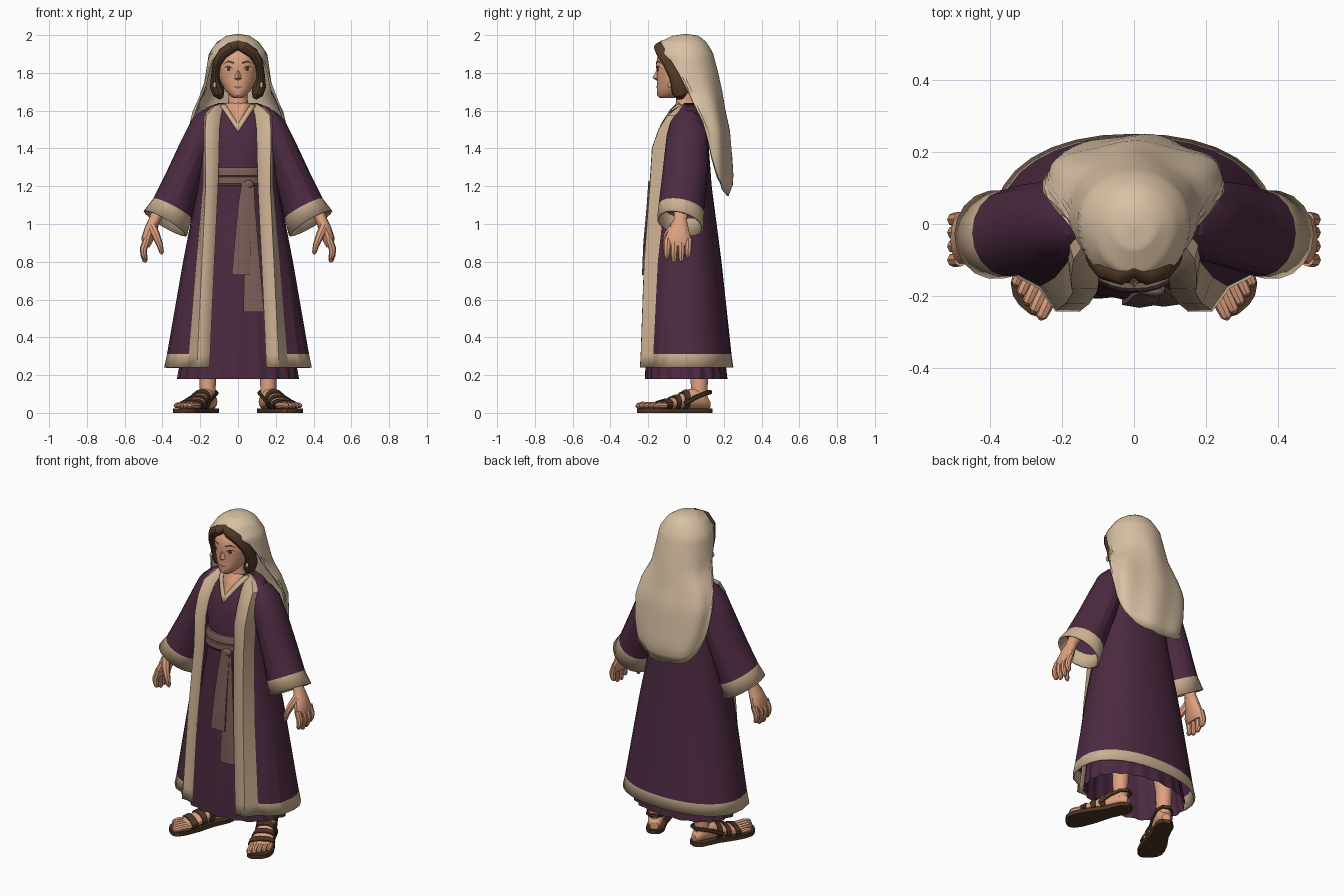
import bpy, bmesh, math
from mathutils import Vector, Matrix

if "Cube" in bpy.data.objects:
    bpy.data.objects.remove(bpy.data.objects["Cube"])

def material(name, rgb):
    m = bpy.data.materials.new(name)
    m.diffuse_color = (*rgb, 1)
    m.use_nodes = True
    m.node_tree.nodes["Principled BSDF"].inputs["Base Color"].default_value = m.diffuse_color
    return m

PURPLE = material("plum_cloth", (.072, .023, .052))
TRIM = material("tan_trim", (.6, .435, .285))
VEIL = material("cream_veil", (.7, .54, .375))
SKIN = material("skin", (.74, .355, .215))
HAIR = material("brown_hair", (.085, .042, .02))
LEATHER = material("dark_leather", (.07, .036, .017))
SASH = material("mauve_sash", (.192, .108, .094))
WHITE = material("eye_white", (.7, .62, .54))
LIP = material("lip", (.4, .14, .09))

def finish(name, verts, faces, mats, idx=None, mirror=False, thick=0, angle=32):
    me = bpy.data.meshes.new(name)
    me.from_pydata([tuple(v) for v in verts], [], faces)
    for m in mats:
        me.materials.append(m)
    if idx:
        me.polygons.foreach_set("material_index", idx)
    bm = bmesh.new()
    bm.from_mesh(me)
    if len(faces) > 1:
        bmesh.ops.recalc_face_normals(bm, faces=bm.faces)
    bm.to_mesh(me)
    bm.free()
    ob = bpy.data.objects.new(name, me)
    bpy.context.collection.objects.link(ob)
    bpy.ops.object.select_all(action='DESELECT')
    ob.select_set(True)
    bpy.context.view_layer.objects.active = ob
    bpy.ops.object.shade_smooth_by_angle(angle=math.radians(angle))
    if thick:
        s = ob.modifiers.new("thickness", 'SOLIDIFY')
        s.thickness, s.offset = thick, 0
    if mirror:
        ob.modifiers.new("mirror", 'MIRROR')
    return ob

def loft(name, rings, mats, rule=None, closed=True, caps=(True, True), **kw):
    """Skin a list of equal rings; rule(row, column) picks the material."""
    n = len(rings[0])
    verts = [v for r in rings for v in r]
    faces, idx = [], []
    for i in range(len(rings) - 1):
        for j in range(n if closed else n - 1):
            k = (j + 1) % n
            faces.append((i*n + j, i*n + k, (i+1)*n + k, (i+1)*n + j))
            idx.append(rule(i, j) if rule else 0)
    ends = (tuple(range(n))[::-1], tuple(range(len(verts) - n, len(verts))))
    for end, wanted in zip(ends, caps):
        if closed and wanted:
            faces.append(end)
            idx.append(0)
    return finish(name, verts, faces, mats, idx, **kw)

def spow(v, p):
    return math.copysign(abs(v) ** p, v)

def section(z, rx, yf, yb, n=32, e=2.2, amp=0, waves=20):
    """Horizontal rounded ring between front yf and back yb."""
    out = []
    for k in range(n):
        a = 2 * math.pi * k / n
        w = 1 + amp * math.cos(waves * a)
        out.append(Vector((rx * w * spow(math.cos(a), 2/e),
                           (yf + yb)/2 + (yb - yf)/2 * w * spow(math.sin(a), 2/e), z)))
    return out

def lerp_levels(levels, z):
    ls = sorted(levels)
    z = min(max(z, ls[0][0]), ls[-1][0])
    for a, b in zip(ls, ls[1:]):
        if z <= b[0]:
            t = (z - a[0]) / (b[0] - a[0])
            return [p + (q - p) * t for p, q in zip(a, b)]

def front_y(levels, x, z, e=2.2):
    _, rx, yf, yb = lerp_levels(levels, z)[:4]
    u = min(abs(x / rx), 1)
    return (yf + yb)/2 - (yb - yf)/2 * (1 - u ** e) ** (1/e)

def tube(name, path, radii, mat, n=8, ref=(0, 1, 0), **kw):
    """Elliptic tube; radii are (across, along ref)."""
    pts, ref, rings = [Vector(p) for p in path], Vector(ref), []
    for i, p in enumerate(pts):
        t = (pts[min(i+1, len(pts)-1)] - pts[max(i-1, 0)]).normalized()
        b = (ref - t * ref.dot(t)).normalized()
        a = t.cross(b)
        ra, rb = radii[i]
        rings.append([p + a*ra*math.cos(2*math.pi*k/n) + b*rb*math.sin(2*math.pi*k/n) for k in range(n)])
    return loft(name, rings, [mat], **kw)

def ball(name, c, r, mat, **kw):
    rings = [[Vector((c[0] + r[0]*math.sin(p)*math.cos(a), c[1] + r[1]*math.sin(p)*math.sin(a), c[2] - r[2]*math.cos(p)))
              for a in [2*math.pi*k/20 for k in range(20)]]
             for p in [math.pi*(.03 + .94*i/12) for i in range(13)]]
    return loft(name, rings, [mat], **kw)

# Inner robe, pleated towards the open hem
ROBE = [(.18, .315, -.211, .214, .026), (.28, .3, -.211, .204, .018), (.55, .262, -.205, .182, .009),
        (.9, .205, -.187, .14, .004), (1.2, .15, -.168, .105, 0), (1.3, .15, -.165, .1, 0),
        (1.42, .168, -.16, .1, 0), (1.52, .165, -.128, .09, 0), (1.6, .13, -.08, .075, 0), (1.635, .095, -.045, .065, 0)]
loft("inner_robe", [section(*l[:4], n=120, amp=l[4]) for l in ROBE], [PURPLE], caps=(False, True))

# Open coat with folded front bands and hem band
COAT = [(.24, .15, .215, .385, .238, .245), (.31, .147, .211, .37, .234, .235), (.8, .125, .187, .285, .217, .182),
        (1.2, .105, .167, .208, .187, .13), (1.4, .1, .17, .2, .175, .115), (1.5, .098, .17, .21, .14, .11),
        (1.57, .09, .165, .205, .095, .1), (1.61, .08, .13, .165, .045, .085), (1.635, .07, .09, .1, .005, .065)]
rows = []
for z, xi, xc, rx, f, b in COAT:
    half = [Vector((xi, -f, z)), Vector((xc, -f, z))]
    for t, drop in ((.28, .9), (.65, .95), (.9, 1), (1, 1)):
        x = xc + (rx - xc) * t
        half.append(Vector((x, -f * drop * (1 - (x/rx)**2.4) ** (1/2.4), z)))
    for k in range(1, 9):
        a = math.pi/2 * k/8
        half.append(Vector((rx * math.cos(a)**.9 if k < 8 else 0, b * math.sin(a)**.9, z)))
    rows.append(half + [Vector((-p.x, p.y, p.z)) for p in half[-2::-1]])
NC = len(rows[0])
loft("coat", rows, [PURPLE, TRIM], lambda i, j: int(i == 0 or j < 2 or j >= NC - 3), closed=False, thick=.012, angle=22)

# Skin at the neckline and the V collar
def vee(name, inner, outer, mat, off):
    lines = [[], []]
    for i in range(9):
        t = i / 8
        for line, (x, z) in zip(lines, (outer(t), inner(t))):
            line.append(Vector((x, front_y(ROBE, x, z) - off, z)))
    loft(name, lines, [mat], closed=False, mirror=True, thick=.004)
vee("neckline", lambda t: (0, 1.53 + .11*t), lambda t: (.07*t, 1.53 + .11*t), SKIN, .006)
vee("collar", lambda t: (.068*t, 1.53 + .105*t), lambda t: (.1*t, 1.485 + .15*t), TRIM, .008)

# Belt and hanging sash ends
BELT = [(1.2, .155, -.182, .11), (1.215, .162, -.192, .115), (1.248, .16, -.19, .115),
        (1.252, .157, -.184, .112), (1.258, .16, -.19, .115), (1.285, .16, -.188, .115), (1.3, .155, -.18, .11)]
loft("belt", [section(*l) for l in BELT], [SASH], angle=25)
ball("sash_knot", (.055, -.188, 1.21), (.03, .014, .022), SASH)
def tail(name, levels):
    rings = [[Vector((x0, y, z)), Vector(((x0+x1)/2, y - .008, z)), Vector((x1, y, z)),
              Vector((x1, y + .014, z)), Vector((x0, y + .014, z))] for z, x0, x1, y in levels]
    loft(name, rings, [SASH])
tail("sash_end_short", [(.73, -.033, .064, -.225), (.9, -.018, .068, -.218), (1.1, .0, .072, -.2), (1.22, .02, .075, -.192)])
tail("sash_end_long", [(.535, .028, .138, -.222), (.8, .035, .115, -.208), (1.1, .045, .09, -.19), (1.22, .045, .085, -.186)])

# Wide sleeves with cuffs: outer point, inner point, depth centre, half depth, forward tilt
SLEEVE = [((.12, 1.61), (.1, 1.42), .0, .075, 0), ((.19, 1.595), (.14, 1.36), .005, .095, 0), ((.24, 1.55), (.175, 1.31), .005, .105, 0),
          ((.3, 1.43), (.195, 1.23), .0, .112, 0), ((.37, 1.28), (.225, 1.14), -.01, .115, .01),
          ((.445, 1.13), (.253, 1.03), -.025, .115, .02), ((.495, 1.065), (.275, .94), -.03, .118, .025)]
rings = []
for (ox, oz), (ix, iz), yc, d, tilt in SLEEVE:
    c, a = Vector(((ox+ix)/2, yc, (oz+iz)/2)), Vector(((ox-ix)/2, 0, (oz-iz)/2))
    rings.append([c + a*math.cos(t) + Vector((0, d, -tilt))*math.sin(t) for t in [2*math.pi*k/18 for k in range(18)]])
loft("sleeve", rings, [PURPLE, TRIM], lambda i, j: int(i == len(SLEEVE) - 2), caps=(False, False), mirror=True, thick=.012, angle=22)

# Forearm, palm, fingers and thumb
tube("forearm_and_palm", [(.34, -.01, 1.25), (.42, -.025, 1.07), (.443, -.03, 1.02), (.462, -.037, .97), (.48, -.042, .92), (.488, -.042, .88)],
     [(.04, .042), (.034, .038), (.03, .036), (.034, .054), (.032, .07), (.02, .066)], SKIN, n=14, mirror=True)
for i, (y, tip) in enumerate([(-.098, .812), (-.06, .797), (-.022, .8), (.014, .818)]):
    tube(f"finger_{i+1}", [(.482, y, .92), (.5, y - .002, .87), (.499, y - .003, (.87+tip)/2), (.492, y - .003, tip + .008), (.489, y - .003, tip)],
         [(.02, .02), (.02, .02), (.017, .018), (.013, .014), (.006, .007)], SKIN, mirror=True)
tube("thumb", [(.455, -.065, .985), (.434, -.095, .94), (.414, -.108, .89), (.404, -.108, .85), (.402, -.107, .84)],
     [(.026, .026), (.022, .024), (.017, .018), (.012, .013), (.005, .006)], SKIN, mirror=True)

# Neck and head
loft("neck", [section(z, r, y - r, y + r, 20) for z, r, y in ((1.56, .075, .01), (1.62, .06, .005), (1.66, .05, -.002), (1.75, .05, -.005))], [SKIN])
HEAD = [(1.667, .024, -.138, -.06), (1.683, .046, -.154, -.03), (1.715, .073, -.153, .03), (1.76, .096, -.155, .08),
        (1.8, .106, -.154, .1), (1.84, .11, -.16, .11), (1.89, .105, -.15, .11), (1.94, .08, -.115, .09), (1.97, .03, -.05, .04)]
loft("head", [section(*l, e=2.1) for l in HEAD], [SKIN], angle=45)
finish("nose", [(0, -.153, 1.82), (.012, -.149, 1.805), (.022, -.148, 1.768), (0, -.178, 1.774), (0, -.151, 1.757), (-.022, -.148, 1.768), (-.012, -.149, 1.805)],
       [(0, 3, 1), (1, 3, 2), (2, 3, 4), (4, 3, 5), (5, 3, 6), (6, 3, 0), (0, 1, 2, 4, 5, 6)], [SKIN], angle=60)

# Painted face plates, laid on the face surface
def plate(name, pts, mat, off, **kw):
    finish(name, [(x, front_y(HEAD, x, z, 2.1) - off, z) for x, z in pts], [tuple(range(len(pts)))], [mat], **kw)
plate("eye", [(.028, 1.816), (.045, 1.808), (.064, 1.814), (.07, 1.822), (.056, 1.831), (.04, 1.829)], WHITE, .003, mirror=True)
plate("iris", [(.049 + .0105*math.cos(k*math.pi/4), 1.82 + .011*math.sin(k*math.pi/4)) for k in range(8)], HAIR, .005, mirror=True)
plate("eyelid_line", [(.026, 1.817), (.041, 1.828), (.056, 1.83), (.075, 1.824), (.058, 1.838), (.04, 1.836)], HAIR, .006, mirror=True)
plate("eyebrow", [(.022, 1.847), (.05, 1.856), (.08, 1.846), (.052, 1.866), (.022, 1.858)], HAIR, .004, mirror=True)
plate("mouth", [(-.028, 1.726), (0, 1.716), (.028, 1.726), (.009, 1.731), (0, 1.728), (-.009, 1.731)], LIP, .004)

# Hair: cap behind the face and parted locks
ball("hair_cap", (0, .012, 1.83), (.127, .132, .142), HAIR)
tube("hair_lock", [(-.005, -.118, 1.95), (.035, -.14, 1.934), (.078, -.122, 1.905), (.108, -.085, 1.855), (.12, -.05, 1.79), (.115, -.035, 1.73), (.102, -.032, 1.69), (.088, -.028, 1.665)],
     [(.024, .026), (.029, .03), (.03, .036), (.025, .04), (.022, .042), (.034, .046), (.032, .042), (.012, .018)], HAIR, n=12, mirror=True)
ball("earring", (.124, -.088, 1.735), (.009, .009, .016), TRIM, mirror=True)

# Head veil: columns fall from the crown, each to its own hem height
SHAPE = [(2.0, .012, 0, .012, .012), (1.992, .06, 0, .07, .065), (1.96, .108, 0, .135, .105), (1.9, .15, .0, .165, .14),
         (1.8, .165, .01, .16, .155), (1.7, .18, .03, .14, .155), (1.6, .234, .07, .14, .13), (1.5, .258, .1, .13, .122),
         (1.35, .25, .112, .13, .124), (1.22, .22, .12, .13, .126), (1.15, .18, .12, .13, .1)]
HEM = [(0, 1.15), (30, 1.16), (50, 1.185), (68, 1.25), (80, 1.37), (90, 1.54), (98, 1.68), (106, 1.79), (120, 1.865), (145, 1.925), (180, 1.955)]
rows = []
for i in range(25):
    row = []
    for k in range(60):
        deg = -180 + 6 * k
        u, z1 = math.radians(deg), lerp_levels(HEM, abs(deg))[1]
        z = 2 - (2 - z1) * (i / 24) ** 1.5
        _, rx, yc, f, b = lerp_levels(SHAPE, z)
        w = 1 + .04 * max(0, min(1, (1.85 - z) / .35)) * math.sin(7*u + 1.5*math.sin(5*z))
        row.append(Vector((rx * w * math.sin(u), yc + (b if abs(deg) < 90 else f) * w * math.cos(u), z)))
    rows.append(row)
loft("veil", rows, [VEIL], caps=(True, False), thick=.01, angle=30)

# Feet and sandals, built straight and then turned outward
TURN = Matrix.Translation((.152, .088, 0)) @ Matrix.Rotation(math.radians(25), 4, 'Z')
def place(u, f, z):
    return TURN @ Vector((u, -(f - max(0, f - .15) * u * 1.3), z))
FOOT = [(-.035, .025, .065), (-.015, .04, .095), (.03, .046, .135), (.08, .046, .125), (.14, .052, .095), (.2, .065, .072), (.265, .07, .052)]
def foot_ring(f, grow=0, n=18):
    _, w, h = lerp_levels(FOOT, f)
    c = (h + .022) / 2
    return [place((w + grow) * spow(math.cos(a), .85), f, c + (c - .022 + grow) * spow(math.sin(a), .85))
            for a in [2*math.pi*k/n for k in range(n)]]
loft("foot", [foot_ring(l[0]) for l in FOOT], [SKIN], mirror=True)
tube("leg", [place(0, .025, .07), place(0, .02, .13), place(0, .018, .26), (.13, .05, .5)], [(.046, .05), (.042, .045), (.048, .052), (.055, .06)], SKIN, n=14, mirror=True)
for i in range(5):
    u, r, end = -.05 + .026*i, .0185 - .0008*i, .352 - .0018*i*i
    tube(f"toe_{i+1}", [place(u, .25, .038), place(u, end - .03, .041), place(u, end - .008, .037), place(u, end, .032)],
         [(r, r), (r, r), (r*.85, r*.8), (r*.4, r*.4)], SKIN, ref=(0, 0, 1), mirror=True)
SOLE = [(-.048, .022), (-.03, .042), (0, .052), (.1, .052), (.2, .069), (.28, .074), (.325, .066), (.35, .046), (.36, .02)]
outline = [(w, f) for f, w in SOLE] + [(-w, f) for f, w in SOLE[::-1]]
loft("sandal_sole", [[place(u, f, z) for u, f in outline] for z in (0, .024)], [LEATHER], mirror=True)
for i, (f0, f1) in enumerate([(.21, .245), (.15, .18), (.095, .125)]):
    loft(f"sandal_strap_{i+1}", [foot_ring(f0, .001), foot_ring(f0, .008), foot_ring(f1, .008), foot_ring(f1, .001)], [LEATHER], caps=(False, False), mirror=True)
tube("heel_strap", [place(*p) for p in ((.054, .13, .05), (.054, .06, .085), (.046, 0, .105), (.022, -.037, .11), (-.022, -.037, .11), (-.046, 0, .105), (-.054, .06, .085), (-.054, .13, .05))],
     [(.007, .012)] * 8, LEATHER, ref=(0, 0, 1), mirror=True)
